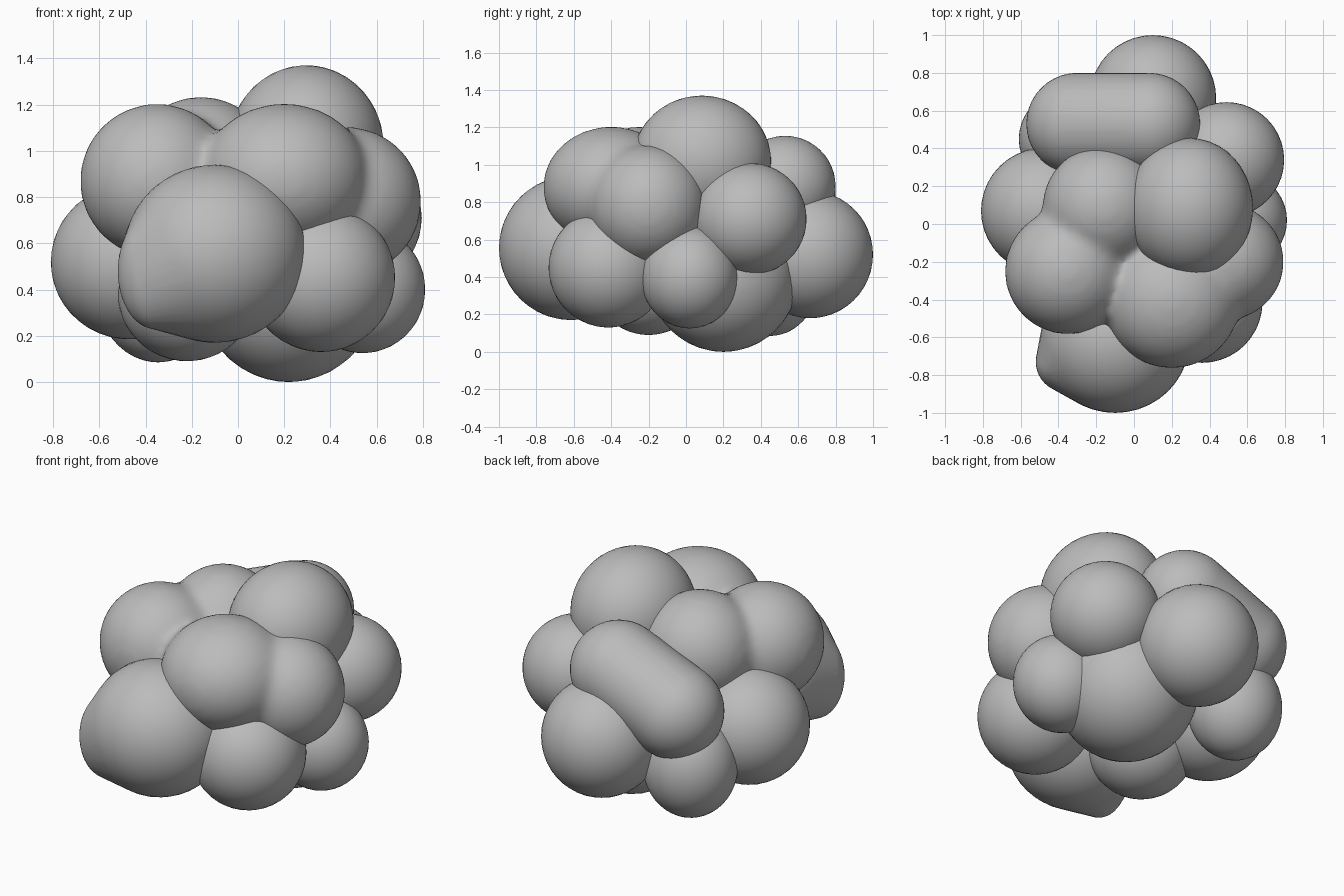
import bpy, bmesh
from mathutils import Vector, Matrix

if "Cube" in bpy.data.objects:
    bpy.data.objects.remove(bpy.data.objects["Cube"])

grey = bpy.data.materials.new("cloud grey")
grey.diffuse_color = (0.5, 0.5, 0.5, 1)
grey.use_nodes = True
grey.node_tree.nodes["Principled BSDF"].inputs["Base Color"].default_value = grey.diffuse_color


def add_ball(bm, centre, radii, subdivisions=4):
    m = Matrix.Translation(Vector(centre)) @ Matrix.Diagonal((*radii, 1))
    bmesh.ops.create_icosphere(bm, subdivisions=subdivisions, radius=1, matrix=m)


def finish(name, bm):
    mesh = bpy.data.meshes.new(name)
    bm.to_mesh(mesh)
    bm.free()
    mesh.materials.append(grey)
    for p in mesh.polygons:
        p.use_smooth = True
    obj = bpy.data.objects.new(name, mesh)
    bpy.context.collection.objects.link(obj)
    return obj


def hull_puff(name, balls):
    """One stretched puff wrapped around several balls."""
    bm = bmesh.new()
    for centre, radii in balls:
        add_ball(bm, centre, radii)
    hull = bmesh.ops.convex_hull(bm, input=bm.verts)
    junk = {g for g in hull["geom_interior"] if isinstance(g, bmesh.types.BMVert)}
    bmesh.ops.delete(bm, geom=list(junk), context="VERTS")
    bmesh.ops.recalc_face_normals(bm, faces=bm.faces)
    return finish(name, bm)


# Single puffs: name, centre, radii
puffs = [
    ("top_puff", (0.295, 0.085, 1.02), (0.335, 0.37, 0.35)),
    ("left_puff", (-0.47, 0.07, 0.52), (0.34, 0.335, 0.335)),
    ("back_left_low_puff", (-0.345, 0.45, 0.385), (0.265, 0.26, 0.30)),
    ("back_puff", (0.10, 0.665, 0.52), (0.335, 0.335, 0.34)),
    ("right_back_puff", (0.49, 0.34, 0.71), (0.305, 0.305, 0.30)),
    ("right_front_low_puff", (0.36, -0.415, 0.45), (0.32, 0.32, 0.32)),
    ("right_low_puff", (0.54, 0.02, 0.40), (0.27, 0.26, 0.275)),
    ("bottom_puff", (0.22, 0.20, 0.40), (0.39, 0.40, 0.40)),
    ("bottom_left_puff", (-0.22, -0.20, 0.385), (0.30, 0.30, 0.295)),
]
for name, centre, radii in puffs:
    bm = bmesh.new()
    add_ball(bm, centre, radii)
    finish(name, bm)

# Upper puffs that melt softly into each other
bm = bmesh.new()
for centre, radii in [
    ((0.20, -0.40, 0.88), (0.365, 0.365, 0.325)),
    ((-0.35, -0.25, 0.87), (0.335, 0.335, 0.335)),
    ((-0.16, 0.09, 0.91), (0.325, 0.325, 0.325)),
    ((0.47, -0.20, 0.78), (0.325, 0.315, 0.325)),
]:
    add_ball(bm, centre, radii)
upper = finish("upper_soft_puffs", bm)
remesh = upper.modifiers.new("merge", "REMESH")
remesh.mode = "VOXEL"
remesh.voxel_size = 0.025
remesh.use_smooth_shade = True
soften = upper.modifiers.new("soften", "SMOOTH")
soften.factor = 0.5
soften.iterations = 14

# Front puff with its side bulge, and the long slanted puff at the upper back
hull_puff("front_puff", [((-0.10, -0.615, 0.555), (0.395, 0.385, 0.385)),
                         ((-0.36, -0.73, 0.48), (0.16, 0.16, 0.25))])
hull_puff("back_long_puff", [((0.08, 0.53, 0.885), (0.27, 0.27, 0.27)),
                             ((-0.30, 0.53, 0.73), (0.27, 0.27, 0.27))])
